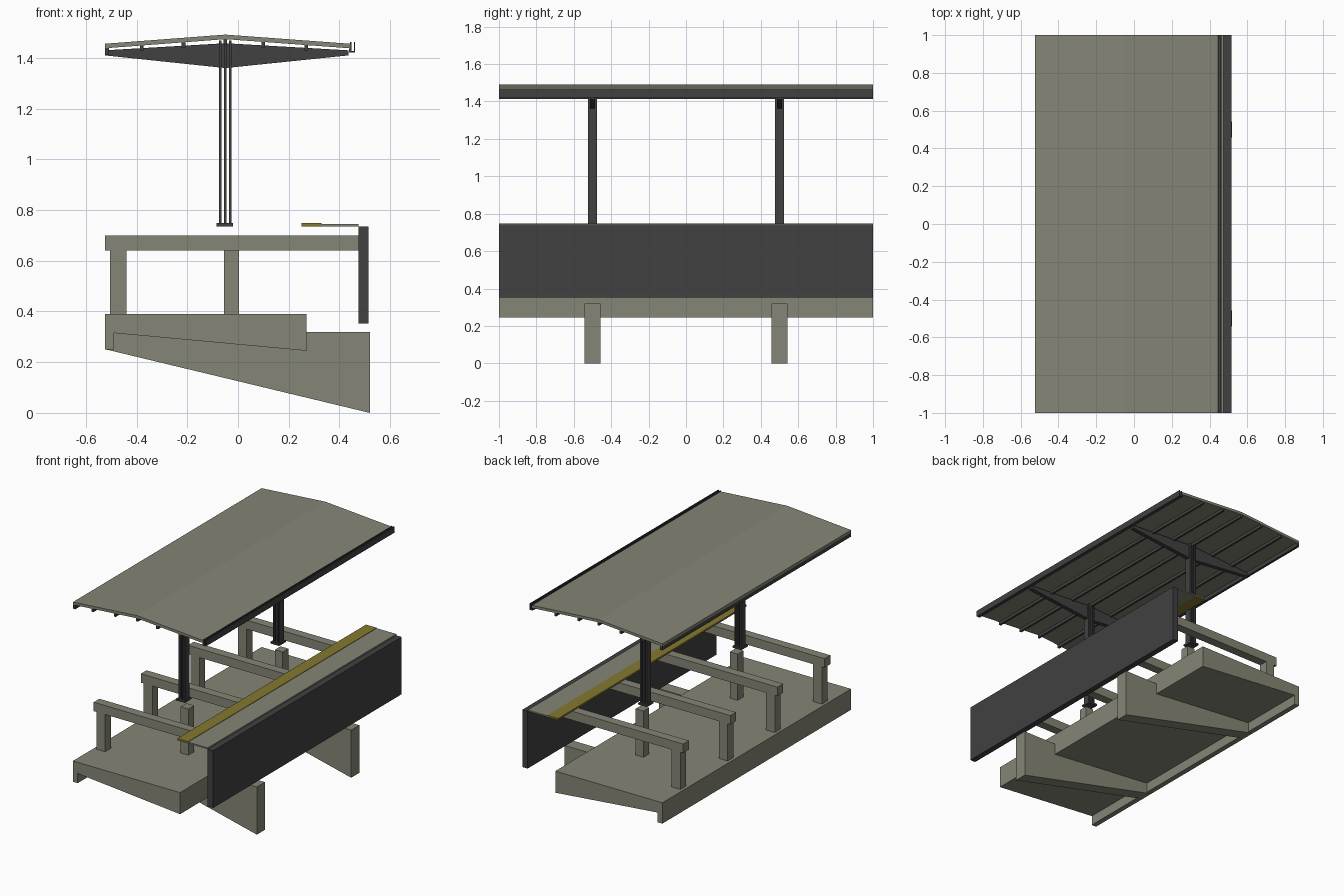
import bpy
import bmesh

old = bpy.data.objects.get("Cube")
if old:
    bpy.data.objects.remove(old, do_unlink=True)


def material(name, rgb):
    m = bpy.data.materials.new(name)
    m.use_nodes = True
    m.diffuse_color = (*rgb, 1)
    bsdf = next(n for n in m.node_tree.nodes if n.type == 'BSDF_PRINCIPLED')
    bsdf.inputs["Base Color"].default_value = (*rgb, 1)
    bsdf.inputs["Roughness"].default_value = 0.8
    return m


concrete = material("concrete_grey", (0.235, 0.235, 0.182))
steel = material("dark_steel", (0.052, 0.052, 0.052))
yellow = material("warning_yellow", (0.235, 0.19, 0.03))


def prism(name, profile, y0, y1, mat):
    """Extrude an (x, z) profile along y."""
    bm = bmesh.new()
    face = bm.faces.new([bm.verts.new((x, y0, z)) for x, z in profile])
    new = bmesh.ops.extrude_face_region(bm, geom=[face])["geom"]
    verts = [g for g in new if isinstance(g, bmesh.types.BMVert)]
    bmesh.ops.translate(bm, verts=verts, vec=(0, y1 - y0, 0))
    bmesh.ops.recalc_face_normals(bm, faces=bm.faces)
    mesh = bpy.data.meshes.new(name)
    bm.to_mesh(mesh)
    bm.free()
    mesh.materials.append(mat)
    obj = bpy.data.objects.new(name, mesh)
    bpy.context.collection.objects.link(obj)
    return obj


def box(name, x0, x1, y0, y1, z0, z1, mat):
    return prism(name, [(x0, z0), (x1, z0), (x1, z1), (x0, z1)], y0, y1, mat)


# Platform slab with a drop lip along the rear edge
prism("platform_slab",
      [(-0.525, 0.39), (0.27, 0.39), (0.27, 0.245),
       (-0.49, 0.315), (-0.49, 0.25), (-0.525, 0.25)], -1, 1, concrete)

# Four low frames: one leg and a long cross beam each
for y in (-0.75, -0.25, 0.25, 0.75):
    box("frame_leg", -0.505, -0.44, y - 0.03, y + 0.03, 0.39, 0.64, concrete)
    box("frame_beam", -0.525, 0.475, y - 0.03, y + 0.03, 0.64, 0.70, concrete)

# Edge deck, its yellow strip, and the outer wall panel
box("edge_deck", 0.33, 0.475, -1, 1, 0.736, 0.745, concrete)
box("yellow_strip", 0.25, 0.33, -1, 1, 0.736, 0.748, yellow)
box("wall_panel", 0.475, 0.515, -1, 1, 0.352, 0.736, steel)

# Two support bays: tapered fin, short post, three-plate column, roof bracket
for y in (-0.5, 0.5):
    prism("support_fin", [(-0.52, 0.25), (0.52, 0), (0.52, 0.32), (-0.52, 0.32)],
          y - 0.043, y + 0.043, concrete)
    box("short_post", -0.055, 0.003, y - 0.03, y + 0.03, 0.39, 0.70, concrete)
    box("column_base", -0.085, -0.02, y - 0.035, y + 0.035, 0.736, 0.748, steel)
    for x in (-0.07, -0.05, -0.03):
        box("column_plate", x - 0.005, x + 0.005, y - 0.023, y + 0.023,
            0.748, 1.468, steel)
    prism("roof_bracket",
          [(-0.525, 1.41), (-0.05, 1.36), (0.435, 1.41),
           (0.435, 1.43), (-0.05, 1.458), (-0.525, 1.43)],
          y - 0.014, y + 0.014, steel)

# Shallow pitched roof
prism("roof_panel",
      [(-0.525, 1.456), (-0.05, 1.492), (0.442, 1.456),
       (0.442, 1.438), (-0.05, 1.474), (-0.525, 1.438)], -1, 1, concrete)

# Purlins running under the roof
for x in (-0.38, -0.215, -0.05, 0.1, 0.27):
    top = 1.475 - abs(x + 0.05) * 0.074
    box("purlin", x - 0.007, x + 0.007, -1, 1, top - 0.022, top, steel)
box("rear_edge_purlin", -0.525, -0.508, -1, 1, 1.412, 1.439, steel)

# Open gutter along the front edge of the roof
prism("gutter",
      [(0.438, 1.422), (0.462, 1.422), (0.462, 1.463), (0.457, 1.463),
       (0.457, 1.428), (0.447, 1.428), (0.447, 1.463), (0.442, 1.463),
       (0.442, 1.438), (0.438, 1.438)], -1, 1, steel)
